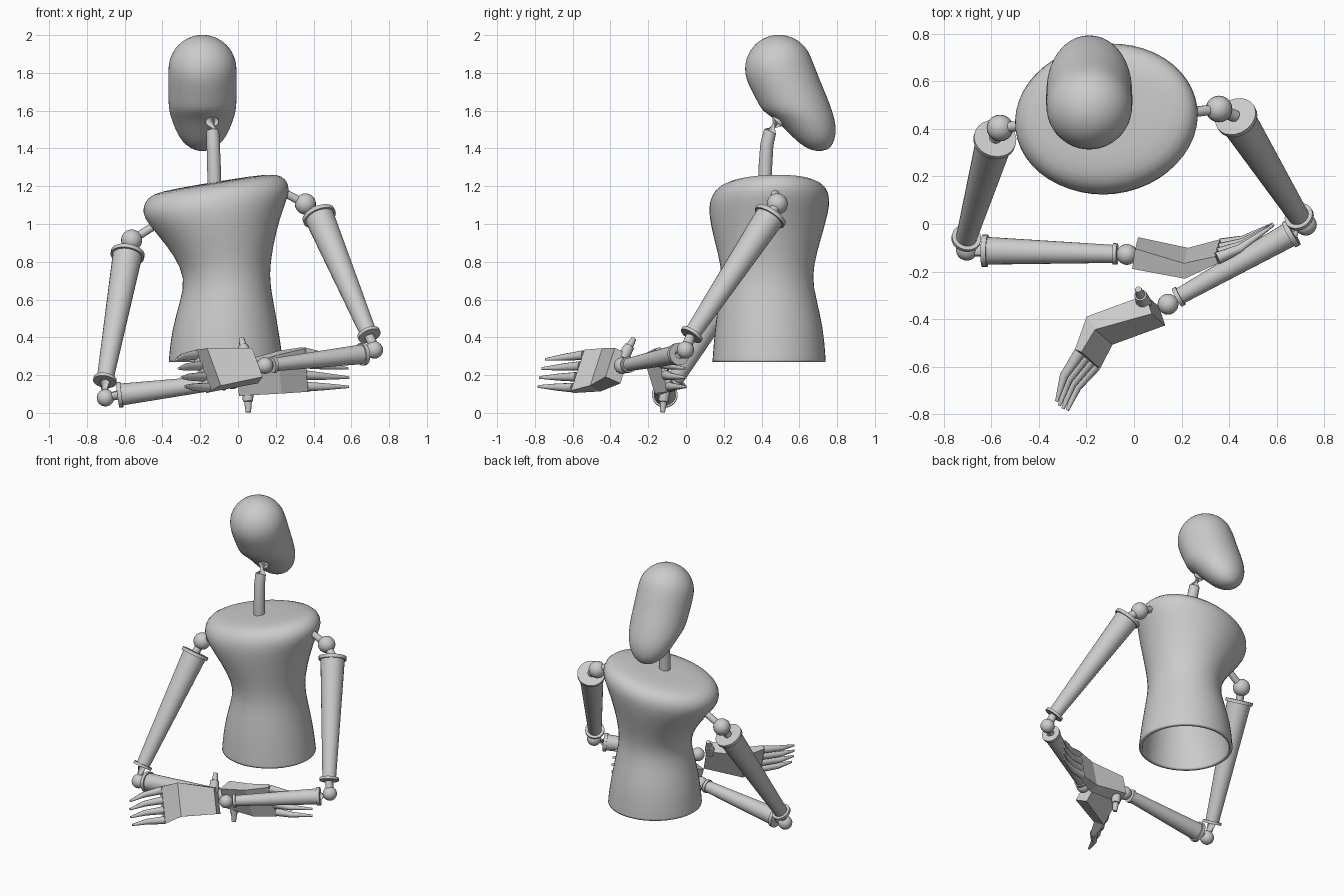
import bpy, bmesh
from math import sin, cos, pi, radians
from mathutils import Vector as V

if "Cube" in bpy.data.objects:
    bpy.data.objects.remove(bpy.data.objects["Cube"])


def make(name, bm, angle=40):
    bmesh.ops.recalc_face_normals(bm, faces=bm.faces)
    me = bpy.data.meshes.new(name)
    bm.to_mesh(me)
    bm.free()
    ob = bpy.data.objects.new(name, me)
    bpy.context.collection.objects.link(ob)
    bpy.ops.object.select_all(action='DESELECT')
    ob.select_set(True)
    bpy.context.view_layer.objects.active = ob
    if angle:
        bpy.ops.object.shade_smooth_by_angle(angle=radians(angle))
    return ob


def add_loft(bm, rings, cap0=True, cap1=True):
    vs = [[bm.verts.new(p) for p in r] for r in rings]
    n = len(vs[0])
    for a, b in zip(vs, vs[1:]):
        for i in range(n):
            j = (i + 1) % n
            bm.faces.new((a[i], a[j], b[j], b[i]))
    if cap0:
        bm.faces.new(vs[0][::-1])
    if cap1:
        bm.faces.new(vs[-1])


def circle(c, ax, r, n):
    ax = V(ax).normalized()
    u = ax.cross(V((0.31, 0.2, 0.93)) if abs(ax.z) < 0.8 else V((0, 1, 0))).normalized()
    w = ax.cross(u)
    return [V(c) + r * (u * cos(2 * pi * i / n) + w * sin(2 * pi * i / n)) for i in range(n)]


def add_tube(bm, pts, radii, n=24):
    pts = [V(p) for p in pts]
    rings = []
    for i, p in enumerate(pts):
        ax = pts[min(i + 1, len(pts) - 1)] - pts[max(i - 1, 0)]
        rings.append(circle(p, ax, radii[i], n))
    add_loft(bm, rings)


def tube(name, pts, radii, n=24):
    bm = bmesh.new()
    add_tube(bm, pts, radii, n)
    return make(name, bm)


def ball(name, c, r):
    bm = bmesh.new()
    bmesh.ops.create_uvsphere(bm, u_segments=20, v_segments=12, radius=r)
    bmesh.ops.translate(bm, verts=bm.verts, vec=V(c))
    make(name, bm)


def limb(name, p0, p1, f0, r0, r1, f1):
    # tapered cylinder with a flange on each end
    p0, p1 = V(p0), V(p1)
    d = (p1 - p0).normalized()
    L = (p1 - p0).length
    prof = [(0, f0), (.022, f0), (.022, r0), (L - .018, r1), (L - .018, f1), (L, f1)]
    bm = bmesh.new()
    add_loft(bm, [circle(p0 + d * t, d, r, 24) for t, r in prof])
    make(name, bm)


# torso: hollow shell, (cx, cy, cz, rx, ry, tilt, yaw)
torso = [(-.065, .44, .27, .305, .303, 0, 0), (-.065, .44, .29, .304, .302, 0, 0),
         (-.068, .44, .45, .284, .29, 0, 0), (-.06, .433, .6, .246, .26, 1, 0),
         (-.058, .43, .72, .224, .238, 2, 0), (-.075, .43, .85, .262, .265, 5, 3),
         (-.105, .435, 1.0, .336, .308, 8, 6), (-.115, .44, 1.09, .394, .322, 9, 7),
         (-.117, .445, 1.15, .398, .316, 9, 7), (-.122, .447, 1.2, .365, .28, 9.3, 7),
         (-.125, .447, 1.218, .3, .21, 9.3, 7), (-.125, .447, 1.221, .12, .09, 9.3, 7)]
rings = []
for cx, cy, cz, rx, ry, t, yaw in torso:
    t, yaw, ring = radians(t), radians(yaw), []
    for i in range(24):
        a = 2 * pi * i / 24
        x, y = rx * cos(a), ry * sin(a)
        ring.append((cx + (x * cos(yaw) - y * sin(yaw)) * cos(t),
                     cy + x * sin(yaw) + y * cos(yaw), cz + x * sin(t)))
    rings.append(ring)
bm = bmesh.new()
add_loft(bm, rings, cap0=False)
ob = make("torso", bm, 60)
m = ob.modifiers.new("smooth", 'SUBSURF')
m.levels = m.render_levels = 1
m = ob.modifiers.new("wall", 'SOLIDIFY')
m.thickness, m.offset = .022, -1

# neck
tube("neck", [(-.125, .418, 1.19), (-.127, .42, 1.3), (-.131, .428, 1.42), (-.134, .445, 1.49),
              (-.137, .48, 1.54), (-.14, .55, 1.59)], [.037, .036, .035, .034, .034, .034], 20)

# head: dome followed by jaw rings, (front y, front z, back y, back z, half width)
head = []
for k in (82, 65, 48, 32, 16, 0):
    r, h = .184 * cos(radians(k)), .184 * sin(radians(k))
    y, z = .493 - .42 * h, 1.82 + .907 * h
    head.append((y - .907 * r, z - .42 * r, y + .907 * r, z + .42 * r, r))
head += [(.365, 1.67, .712, 1.755, .183), (.39, 1.62, .75, 1.67, .182),
         (.415, 1.59, .775, 1.6, .178), (.465, 1.56, .79, 1.55, .165),
         (.54, 1.485, .795, 1.5, .142), (.6, 1.425, .79, 1.45, .11),
         (.655, 1.393, .77, 1.41, .065), (.7, 1.384, .745, 1.391, .025)]
rings = []
for yf, zf, yb, zb, rx in head:
    rings.append([(-.188 + rx * sin(a), (yf + yb) / 2 - (yb - yf) / 2 * cos(a),
                   (zf + zb) / 2 - (zb - zf) / 2 * cos(a))
                  for a in [2 * pi * i / 24 for i in range(24)]])
bm = bmesh.new()
add_loft(bm, rings)
ob = make("head", bm, 80)
m = ob.modifiers.new("smooth", 'SUBSURF')
m.levels = m.render_levels = 1


def hand(side, stations, w, tip_a, tip_b, mid, thumb):
    # palm: bent slab through wrist, bend and knuckles
    w = V(w).normalized()
    cs = [V(s[0]) for s in stations]
    rings = []
    for i, (c, hw, ht) in enumerate(stations):
        f = cs[min(i + 1, 2)] - cs[max(i - 1, 0)]
        n = f.cross(w).normalized()
        rings.append([cs[i] + w * hw * a + n * ht * b for a, b in ((1, 1), (1, -1), (-1, -1), (-1, 1))])
    bm = bmesh.new()
    add_loft(bm, rings)
    make(side + "_palm", bm, 0)
    # four fingers fanned over the knuckle edge
    k, hw = cs[2], stations[2][1]
    bm = bmesh.new()
    for i in range(4):
        t = i / 3
        base = k + w * hw * (.8 - 1.6 * t)
        tip = V(tip_a).lerp(V(tip_b), t)
        if i in (1, 2):
            tip += (tip - base) * .03
        joint = base.lerp(tip, .48) + V(mid)
        add_tube(bm, [base, joint, tip], [.026, .019, .007], 10)
    make(side + "_fingers", bm)
    # thumb in two steps
    a, b = V(thumb[0]), V(thumb[1])
    tube(side + "_thumb", [a, a.lerp(b, .6), a.lerp(b, .62), b], [.034, .027, .02, .014], 10)


def arm(side, root, sh, u0, u1, el, f0, f1, wr, fore):
    tube(side + "_shoulder_rod", [root, sh], [.022, .022], 12)
    ball(side + "_shoulder_ball", sh, .056)
    tube(side + "_shoulder_pin", [sh, u0], [.026, .026], 12)
    limb(side + "_upper_arm", u0, u1, .09, .078, .044, .062)
    tube(side + "_elbow_pin", [u1, el, f0], [.026, .03, .026], 12)
    ball(side + "_elbow_ball", el, .046)
    limb(side + "_forearm", f0, f1, *fore)
    ball(side + "_wrist_ball", wr, .044)


# arm and hand on the -x side
arm("left", (-.38, .425, 1.03), (-.563, .403, .915), (-.583, .36, .848), (-.706, -.065, .165),
    (-.702, -.108, .08), (-.637, -.112, .095), (-.07, -.126, .165), (-.03, -.128, .17),
    (.068, .058, .038, .045))
hand("left", [((.005, -.122, .18), .08, .045), ((.22, -.165, .215), .108, .034),
              ((.357, -.115, .23), .12, .016)], (-.08, -.3, .95),
     (.57, -.015, .285), (.585, 0, .138), (-.01, -.022, 0),
     ((.05, -.11, .15), (.055, -.125, .003)))

# arm and hand on the +x side
arm("right", (.2, .465, 1.19), (.357, .483, 1.106), (.426, .452, 1.05), (.697, .025, .407),
    (.722, -.003, .333), (.67, -.035, .312), (.18, -.31, .254), (.143, -.337, .25),
    (.06, .052, .035, .043))
hand("right", [((.09, -.362, .25), .085, .045), ((-.145, -.448, .228), .11, .036),
               ((-.195, -.567, .22), .12, .016)], (-.33, .29, .9),
     (-.325, -.745, .283), (-.28, -.783, .14), (-.02, 0, 0),
     ((.042, -.335, .29), (.018, -.275, .395)))
